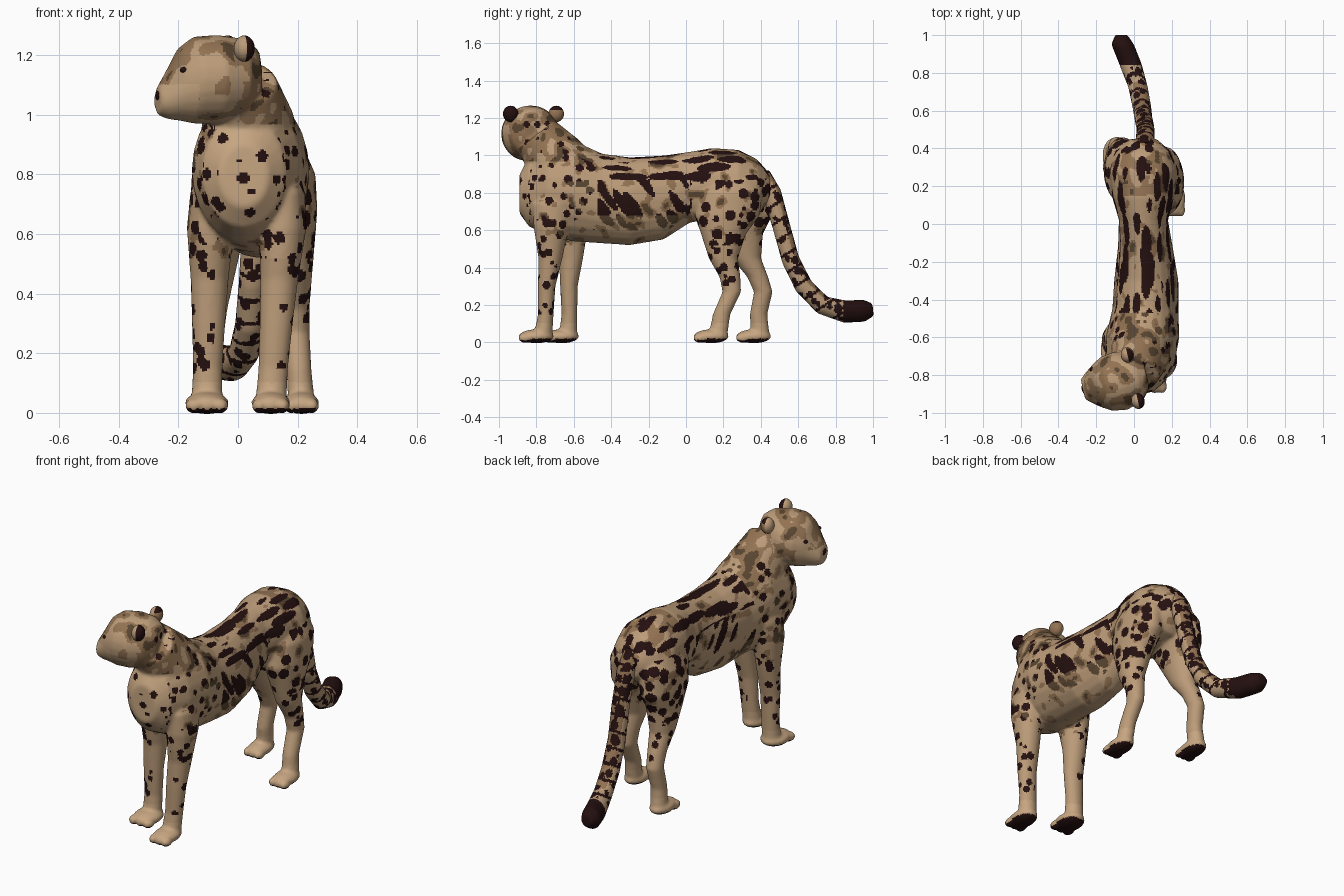
import bpy, bmesh, math
from mathutils import Vector, Matrix, noise

if "Cube" in bpy.data.objects:
    bpy.data.objects.remove(bpy.data.objects["Cube"])

X, Y, Z = Vector((1, 0, 0)), Vector((0, 1, 0)), Vector((0, 0, 1))


def material(name, colour):
    mat = bpy.data.materials.new(name)
    mat.use_nodes = True
    rgba = (*colour, 1)
    mat.diffuse_color = rgba
    shader = mat.node_tree.nodes["Principled BSDF"]
    shader.inputs["Base Color"].default_value = rgba
    shader.inputs["Roughness"].default_value = 0.8
    return mat


TAN, PALE, GOLD, BROWN, DARK = range(5)
palette = [
    material("tan fur", (0.50, 0.33, 0.19)),
    material("pale fur", (0.57, 0.38, 0.22)),
    material("golden brown fur", (0.29, 0.17, 0.085)),
    material("brown marking", (0.10, 0.06, 0.03)),
    material("dark marking", (0.018, 0.005, 0.005)),
]


def loft(bm, rings, u=X, v=None, sides=24):
    """Closed tube through rings of (centre, radius along u, radius along v)."""
    loops = []
    for i, (centre, ru, rv) in enumerate(rings):
        axis = v
        if axis is None:
            ahead = rings[min(i + 1, len(rings) - 1)][0]
            behind = rings[max(i - 1, 0)][0]
            axis = (ahead - behind).cross(u).normalized()
        loop = []
        for k in range(sides):
            a = math.tau * k / sides
            loop.append(bm.verts.new(centre + u * ru * math.cos(a) + axis * rv * math.sin(a)))
        loops.append(loop)
    faces = [bm.faces.new(loops[0]), bm.faces.new(loops[-1])]
    for low, high in zip(loops, loops[1:]):
        for k in range(sides):
            n = (k + 1) % sides
            faces.append(bm.faces.new((low[k], low[n], high[n], high[k])))
    bmesh.ops.recalc_face_normals(bm, faces=faces)


def ellipsoid(bm, centre, radii, turn=0):
    place = Matrix.Translation(centre) @ Matrix.Rotation(turn, 4, "Z") @ Matrix.Diagonal((*radii, 1))
    bmesh.ops.create_uvsphere(bm, u_segments=20, v_segments=12, radius=1, matrix=place)


def finish(name, bm, rule, fuse=0.0):
    """Turn a bmesh into an object, fusing shells if asked, and colour faces by rule."""
    mesh = bpy.data.meshes.new(name)
    bm.to_mesh(mesh)
    bm.free()
    obj = bpy.data.objects.new(name, mesh)
    bpy.context.collection.objects.link(obj)
    if fuse:
        remesh = obj.modifiers.new("fuse", "REMESH")
        remesh.mode = "VOXEL"
        remesh.voxel_size = fuse
        relax = obj.modifiers.new("relax", "SMOOTH")
        relax.factor = 0.5
        relax.iterations = 6
        graph = bpy.context.evaluated_depsgraph_get()
        mesh = bpy.data.meshes.new_from_object(obj.evaluated_get(graph))
        obj.modifiers.clear()
        obj.data = mesh
        mesh.name = name
    mesh.materials.clear()
    for mat in palette:
        mesh.materials.append(mat)
    for face in mesh.polygons:
        face.material_index = rule(face.center, face.normal)
    mesh.shade_smooth()


# Head frame: turned towards the model's right
head_at = Vector((-0.07, -0.83, 0))
forward = Vector((-0.97, -0.22, 0)).normalized()
side = Z.cross(forward)
head_turn = math.atan2(forward.y, forward.x)


def on_head(along, across, height):
    return head_at + forward * along + side * across + Z * height


# Markings: cells of the given spacing, stretched along the grain
def spotted(p, size, spacing, grain=None):
    q = p.copy()
    if grain is not None:
        q -= grain * (q.dot(grain) * 0.75)
    return noise.voronoi(q / spacing)[0][0] < size


def mottled(p, brown, gold):
    blotch = noise.noise(p * 17)
    return BROWN if blotch > brown else GOLD if blotch > gold else TAN


def coat(p, n):
    if p.z < 0.02 and n.z < -0.5:
        return DARK
    # Head and neck
    if p.z > 0.97 and p.y < -0.62:
        along = (p - head_at).dot(forward)
        if along > 0.09 and p.z < 1.1:
            return PALE
        if along < -0.1 and n.z < 0.8 and spotted(p, 0.3, 0.06):
            return DARK
        if n.z > 0.35 or along < -0.06:
            return mottled(p, 0.3, -0.2)
        return mottled(p, 0.55, 0.12)
    # Legs
    if p.z < 0.52:
        outward = n.x if p.x > 0.04 else -n.x
        clear = 0.3 if p.y > -0.3 else 0.13
        if p.z > clear and outward > -0.25 and spotted(p, 0.36, 0.06):
            return DARK
        return PALE if p.z < 0.1 or n.z < -0.6 else TAN
    # Belly and chest
    if n.z < -0.6:
        return mottled(p, 0.6, 0.3)
    if n.y < -0.6 and p.y < -0.7:
        return DARK if spotted(p, 0.31, 0.065) else PALE
    # Shoulder spots under a brown mane
    if p.y < -0.47:
        if spotted(p, 0.4, 0.06):
            return BROWN if n.z > 0.6 or noise.noise(p * 9) > 0.25 else DARK
        return mottled(p, 0.3, -0.1) if n.z > 0.4 else mottled(p, 0.5, 0.25)
    # Long stripes on the back
    if p.z > 0.87:
        if spotted(p, 0.46, 0.062, Y):
            return DARK
        return mottled(p, 0.3, -0.15) if n.z > 0.6 and p.y > 0.15 else mottled(p, 0.5, 0.25)
    # Slanting stripes on the flank
    if p.y < 0.02:
        if p.z > 0.6 and spotted(p, 0.44, 0.062, Vector((0, 0.57, -0.82))):
            return DARK if p.z > 0.68 else BROWN
        return mottled(p, 0.55, 0.25)
    # Haunch spots
    if spotted(p, 0.44, 0.068):
        return DARK
    return mottled(p, 0.6, 0.3)


def tail_coat(p, n):
    if p.y > 0.84:
        return DARK
    dense = 0.52 if n.y > 0.3 else 0.4
    if spotted(p, dense, 0.05) or math.sin(p.z * 62 - p.y * 40) > 0.85:
        return DARK
    return GOLD if n.y > 0.5 else TAN


# Torso: y, x, half width, top, bottom
torso = [
    (-0.89, 0.02, 0.08, 0.90, 0.69), (-0.84, 0.02, 0.14, 0.99, 0.62),
    (-0.74, 0.03, 0.185, 1.06, 0.57), (-0.6, 0.045, 0.195, 1.08, 0.54),
    (-0.45, 0.06, 0.175, 1.01, 0.53), (-0.3, 0.065, 0.17, 0.99, 0.52),
    (-0.12, 0.06, 0.145, 1.0, 0.55), (0.02, 0.05, 0.13, 1.02, 0.64),
    (0.14, 0.05, 0.165, 1.04, 0.66), (0.28, 0.05, 0.18, 1.03, 0.66),
    (0.38, 0.05, 0.15, 0.98, 0.68), (0.45, 0.05, 0.07, 0.9, 0.76),
]
body = bmesh.new()
loft(body, [(Vector((x, y, (t + b) / 2)), w, (t - b) / 2) for y, x, w, t, b in torso], X, Z)

# Neck
loft(body, [
    (Vector((0.04, -0.6, 0.86)), 0.17, 0.17),
    (Vector((0.035, -0.7, 0.98)), 0.155, 0.165),
    (Vector((0.005, -0.8, 1.11)), 0.125, 0.125),
])

# Head: distance forward, half width, top, bottom
head = [
    (-0.14, 0.07, 1.22, 1.03), (-0.09, 0.13, 1.255, 0.99), (0, 0.158, 1.268, 0.97),
    (0.08, 0.145, 1.262, 0.97), (0.13, 0.115, 1.225, 0.98), (0.17, 0.085, 1.15, 0.985),
    (0.205, 0.055, 1.09, 1.0),
]
loft(body, [(on_head(f, 0, (t + b) / 2), w, (t - b) / 2) for f, w, t, b in head], side, Z)

# Legs: height, y, half width, half depth
front_leg = [
    (0.83, -0.7, 0.03, 0.06), (0.74, -0.71, 0.07, 0.11), (0.62, -0.72, 0.08, 0.095),
    (0.45, -0.725, 0.064, 0.064), (0.3, -0.745, 0.056, 0.047), (0.15, -0.75, 0.05, 0.042),
    (0.03, -0.765, 0.052, 0.05),
]
rear_leg = [
    (0.9, 0.26, 0.05, 0.1), (0.8, 0.24, 0.095, 0.17), (0.68, 0.22, 0.1, 0.175),
    (0.58, 0.2, 0.085, 0.12), (0.45, 0.2, 0.065, 0.078), (0.35, 0.235, 0.05, 0.056),
    (0.27, 0.245, 0.045, 0.05), (0.15, 0.19, 0.042, 0.047), (0.03, 0.17, 0.045, 0.05),
]


def leg(profile, x_top, x_foot, paw, swing=0.0, pivot=1.0):
    rings = []
    for z, y, rx, ry in profile:
        x = x_foot + (x_top - x_foot) * min(z / 0.7, 1)
        rings.append((Vector((x, y + swing * (1 - z / pivot), z)), rx, ry))
    loft(body, rings, X, Y)
    # Paw with toes
    foot = rings[-1][0]
    ellipsoid(body, foot + Vector((0, -0.035, 0.003)), (paw, 0.095, 0.037))
    for toe in (-1, 0, 1):
        ellipsoid(body, foot + Vector((toe * paw * 0.58, -0.095, -0.006)), (paw * 0.4, 0.038, 0.026))


leg(front_leg, 0.155, 0.108, 0.066)
leg(front_leg, -0.09, -0.105, 0.075, 0.135, 2.5)
leg(rear_leg, 0.165, 0.215, 0.06)
leg(rear_leg, -0.06, -0.11, 0.06, 0.235, 0.95)
finish("body", body, coat, fuse=0.009)

# Tail
path = [
    (0.05, 0.4, 0.9, 0.05), (0.06, 0.46, 0.8, 0.05), (0.06, 0.51, 0.62, 0.048),
    (0.05, 0.56, 0.44, 0.048), (0.04, 0.63, 0.3, 0.05), (0.02, 0.73, 0.2, 0.052),
    (-0.02, 0.85, 0.165, 0.06), (-0.06, 0.95, 0.17, 0.06), (-0.067, 1.0, 0.175, 0.035),
]
tail = bmesh.new()
loft(tail, [(Vector((x, y, z)), r, r) for x, y, z, r in path])
finish("tail", tail, tail_coat, fuse=0.009)

# Ears and eyes
for label, s, back in (("left", 1, DARK), ("right", -1, GOLD)):
    ear = bmesh.new()
    ellipsoid(ear, on_head(-0.065, s * 0.125, 1.222), (0.035, 0.042, 0.044), head_turn)
    finish(label + "_ear", ear, lambda p, n: TAN if n.dot(forward) > 0 else DARK if n.z > 0.5 else back)
    eye = bmesh.new()
    ellipsoid(eye, on_head(0.134, s * 0.092, 1.15), (0.015, 0.012, 0.01), head_turn)
    finish(label + "_eye", eye, lambda p, n: DARK)

# Nose
nose = bmesh.new()
ellipsoid(nose, on_head(0.194, 0, 1.064), (0.018, 0.03, 0.02), head_turn)
finish("nose", nose, lambda p, n: DARK)
